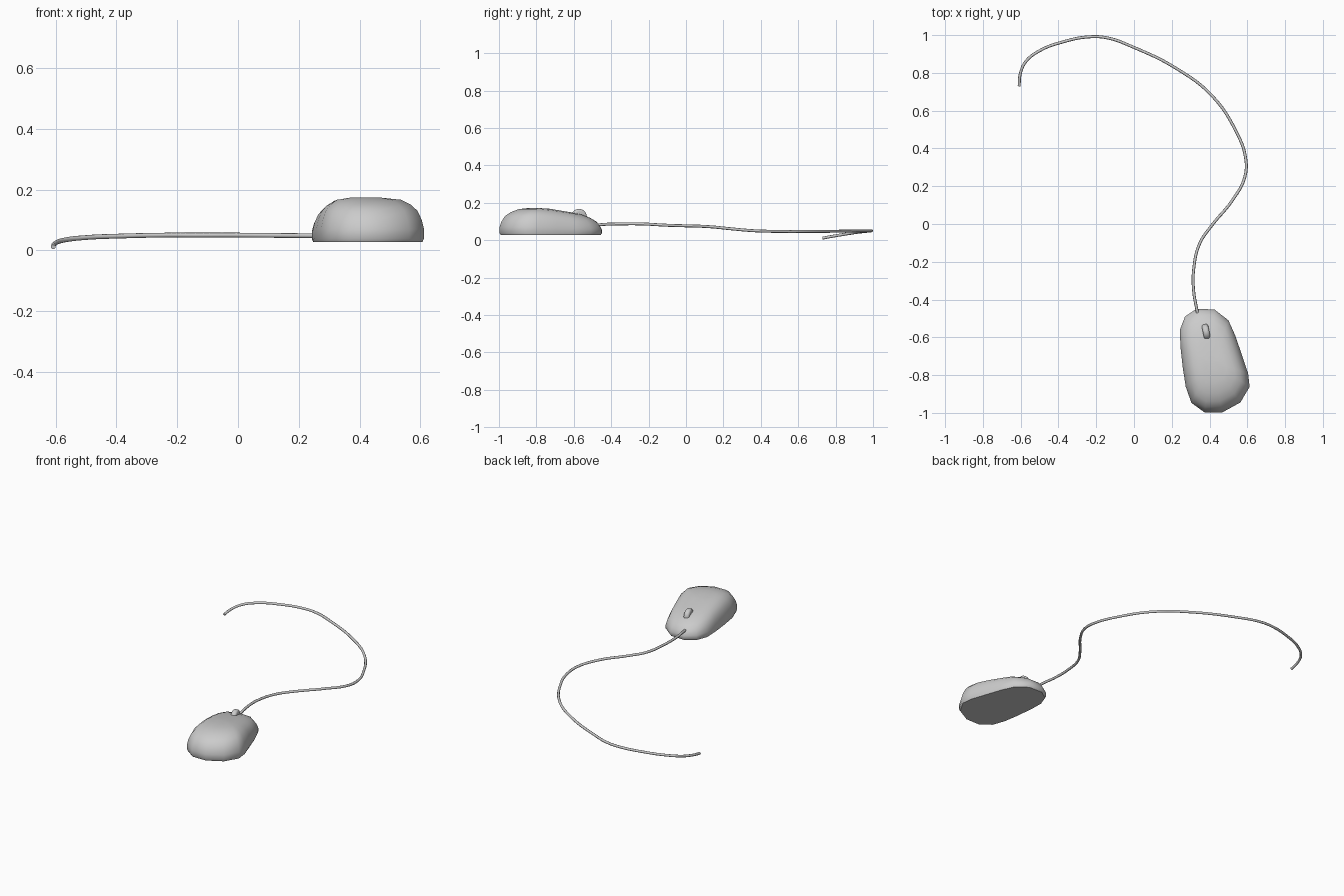
import bpy, bmesh, math
from mathutils import Vector

if "Cube" in bpy.data.objects:
    bpy.data.objects.remove(bpy.data.objects["Cube"])


def smooth(obj, angle):
    bpy.ops.object.select_all(action='DESELECT')
    obj.select_set(True)
    bpy.context.view_layer.objects.active = obj
    bpy.ops.object.shade_smooth_by_angle(angle=math.radians(angle))


def lerp_table(table, t):
    if t <= table[0][0]:
        return table[0][1]
    for (a, va), (b, vb) in zip(table, table[1:]):
        if t <= b:
            return va + (vb - va) * (t - a) / (b - a)
    return table[-1][1]


# Mouse body: plan outline shrunk ring by ring under a sloping crest line
outline = [(.33, -.45), (.27, -.49), (.243, -.56), (.246, -.65), (.258, -.76),
           (.274, -.862), (.304, -.947), (.373, -.997), (.468, -.997), (.563, -.945),
           (.612, -.862), (.604, -.79), (.57, -.69), (.537, -.593), (.5, -.51), (.425, -.452)]
crest = [(-1, .171), (-.82, .174), (-.73, .168), (-.6, .147), (-.53, .139), (-.45, .125)]
rings = [(.975, -.03), (1, .06), (1, .28), (.96, .5), (.89, .7), (.78, .84),
         (.62, .95), (.4, .995), (.2, 1)]
centre = Vector((.412, -.73))
base = .03

bm = bmesh.new()
loops = []
for s, f in rings:
    loop = []
    for p in outline:
        q = centre + (Vector(p) - centre) * s
        z = base + f * (lerp_table(crest, q.y) - base) if f > 0 else .027
        loop.append(bm.verts.new((q.x, q.y, z)))
    loops.append(loop)
n = len(outline)
for lo, hi in zip(loops, loops[1:]):
    for i in range(n):
        j = (i + 1) % n
        bm.faces.new((lo[i], lo[j], hi[j], hi[i]))
bm.faces.new(loops[0])
top = bm.verts.new((centre.x, centre.y, lerp_table(crest, centre.y)))
for i in range(n):
    bm.faces.new((loops[-1][i], loops[-1][(i + 1) % n], top))
bmesh.ops.recalc_face_normals(bm, faces=bm.faces)
mesh = bpy.data.meshes.new("mouse_body")
bm.to_mesh(mesh)
bm.free()
body = bpy.data.objects.new("mouse_body", mesh)
bpy.context.collection.objects.link(body)
smooth(body, 40)

# Scroll wheel, rounded at the rim and turned with the mouse
bpy.ops.mesh.primitive_cylinder_add(vertices=20, radius=.042, depth=.034,
                                    location=(.382, -.572, .125),
                                    rotation=(0, math.pi / 2, math.radians(11)))
wheel = bpy.context.object
wheel.name = "scroll_wheel"
bevel = wheel.modifiers.new("rounded_rim", 'BEVEL')
bevel.width = .012
bevel.segments = 3
smooth(wheel, 40)

# Cable
path = [(.347, -.52, .072), (.335, -.465, .082), (.315, -.345, .087), (.316, -.24, .087),
        (.347, -.105, .08), (.41, -.01, .077), (.522, .127, .072), (.587, .25, .06),
        (.59, .355, .051), (.542, .487, .047), (.415, .677, .047), (.23, .82, .048),
        (-.008, .938, .05), (-.14, .985, .05), (-.235, .991, .05), (-.38, .963, .047),
        (-.5, .917, .042), (-.575, .857, .033), (-.603, .79, .022), (-.608, .73, .011)]
curve = bpy.data.curves.new("cable", 'CURVE')
curve.dimensions = '3D'
curve.bevel_depth = .0078
curve.bevel_resolution = 2
curve.resolution_u = 6
curve.use_fill_caps = True
spline = curve.splines.new('BEZIER')
spline.bezier_points.add(len(path) - 1)
for bp, co in zip(spline.bezier_points, path):
    bp.co = co
    bp.handle_left_type = bp.handle_right_type = 'AUTO'
cable = bpy.data.objects.new("cable", curve)
bpy.context.collection.objects.link(cable)
